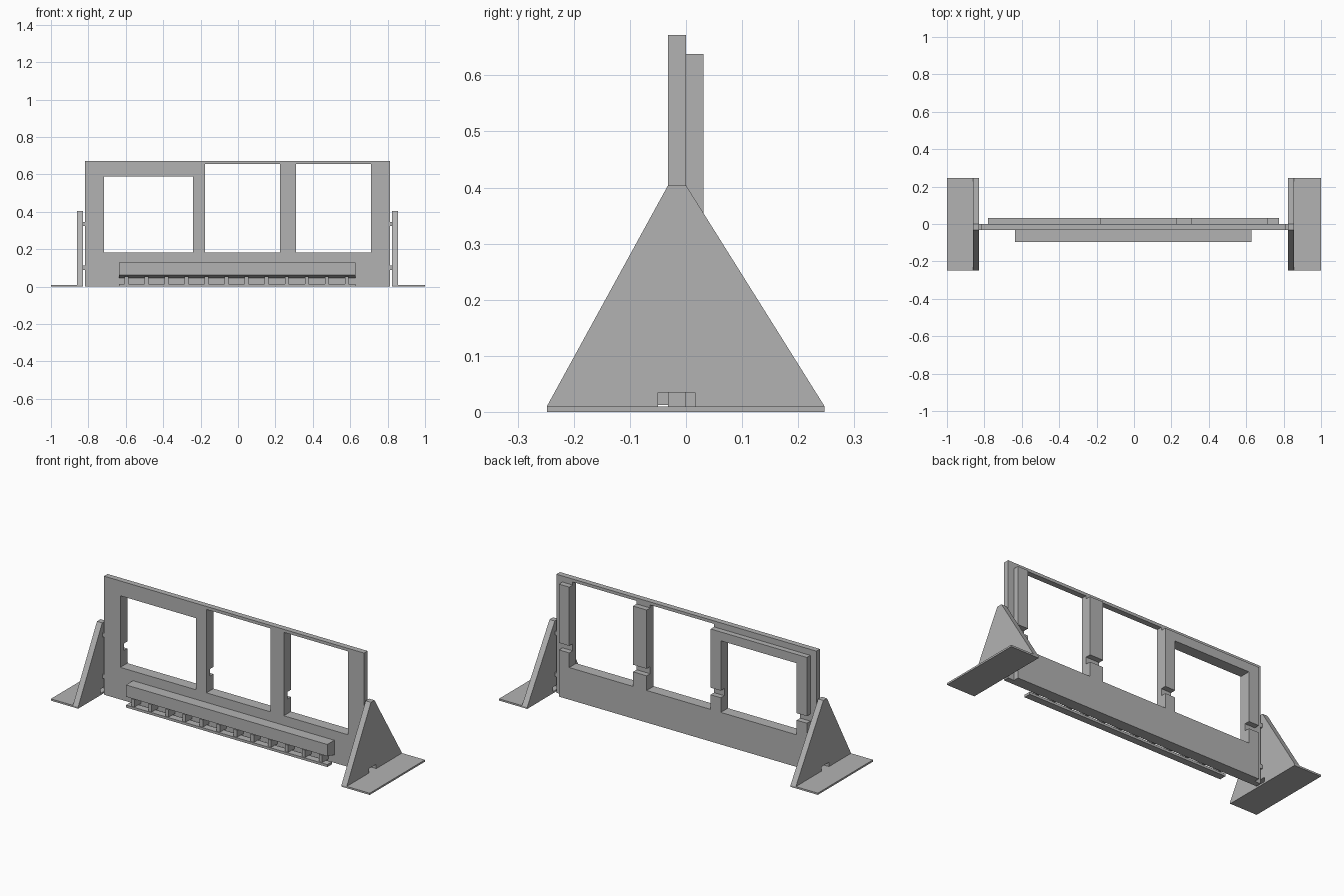
import bpy

if "Cube" in bpy.data.objects:
    bpy.data.objects.remove(bpy.data.objects["Cube"])

gray = bpy.data.materials.new("plain gray")
gray.diffuse_color = (0.45, 0.45, 0.45, 1)
gray.use_nodes = True
gray.node_tree.nodes["Principled BSDF"].inputs["Base Color"].default_value = gray.diffuse_color


def prism(name, profile, x0, x1):
    """Extrude a (y, z) outline along x."""
    n = len(profile)
    verts = [(x, y, z) for x in (x0, x1) for y, z in profile]
    faces = [list(range(n))[::-1], list(range(n, 2 * n))]
    faces += [[i, (i + 1) % n, n + (i + 1) % n, n + i] for i in range(n)]
    mesh = bpy.data.meshes.new(name)
    mesh.from_pydata(verts, [], faces)
    # make all normals point outward
    import bmesh
    bm = bmesh.new()
    bm.from_mesh(mesh)
    bmesh.ops.recalc_face_normals(bm, faces=bm.faces)
    bm.to_mesh(mesh)
    bm.free()
    mesh.materials.append(gray)
    obj = bpy.data.objects.new(name, mesh)
    bpy.context.collection.objects.link(obj)
    return obj


def box(name, x0, x1, y0, y1, z0, z1):
    return prism(name, [(y0, z0), (y1, z0), (y1, z1), (y0, z1)], x0, x1)


def cut(obj, *bounds):
    """Subtract a box from an object."""
    cutter = box("cutter", *bounds)
    mod = obj.modifiers.new("cut", 'BOOLEAN')
    mod.operation, mod.solver, mod.object = 'DIFFERENCE', 'EXACT', cutter
    bpy.context.view_layer.objects.active = obj
    bpy.ops.object.modifier_apply(modifier=mod.name)
    bpy.data.objects.remove(cutter)


# Window openings: left, right, top of front layer, top of back layer
windows = [(-0.716, -0.24, 0.588, 0.588),
           (-0.176, 0.225, 0.655, 0.75),
           (0.31, 0.711, 0.655, 0.75)]
SILL = 0.182

# Front panel and the thinner backing with open-topped bays
front = box("front_panel", -0.818, 0.813, -0.032, 0, 0, 0.672)
back = box("back_panel", -0.78, 0.775, 0, 0.031, 0, 0.638)
for x0, x1, front_top, back_top in windows:
    cut(front, x0, x1, -0.1, 0.1, SILL, front_top)
    cut(back, x0, x1, -0.1, 0.1, SILL, back_top)
# Horizontal groove across all back posts
cut(back, -1, 1, 0, 0.1, 0.265, 0.305)

# Triangular side feet with base plates, and tabs joining them to the panel
MID = -0.003
for side, label in ((-1, "left"), (1, "right")):
    def sx(d):
        return MID + side * d
    upright = prism(label + "_foot_upright",
                    [(-0.248, 0.01), (0.247, 0.01), (0, 0.404), (-0.032, 0.404)],
                    *sorted((sx(0.826), sx(0.859))))
    cut(upright, *sorted((sx(0.8), sx(0.9))), -0.05, 0.016, 0.0, 0.035)
    box(label + "_foot_base", *sorted((sx(0.826), sx(1.003 if side > 0 else 0.997))),
        -0.248, 0.247, 0, 0.01)
    for z in (0.09, 0.325):
        box(label + "_tab", *sorted((sx(0.81), sx(0.83))), -0.032, 0, z, z + 0.022)

# Front tray: solid bar with sloped underside, lower rail and ribs
X0, X1 = -0.636, 0.627
prism("tray_bar", [(-0.032, 0.128), (-0.095, 0.128), (-0.095, 0.061), (-0.032, 0.045)], X0, X1)
box("tray_rail", X0, X1, -0.095, -0.055, 0, 0.014)
for i in range(12):
    x = -0.596 + 0.107 * i
    box("tray_rib", x - 0.01, x + 0.01, -0.09, -0.032, 0.012, 0.055)
